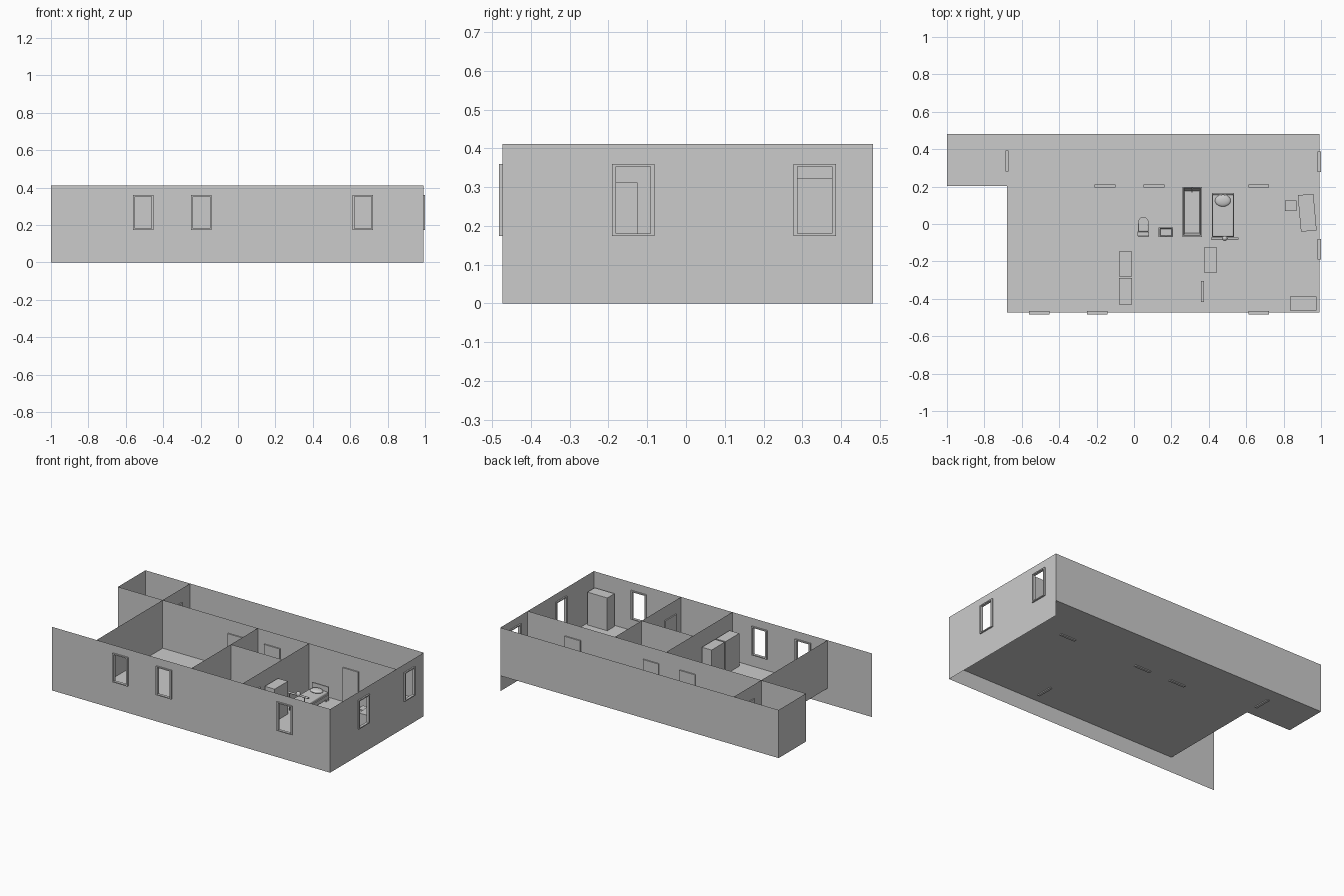
import bpy, bmesh, math
from mathutils import Matrix, Vector

if "Cube" in bpy.data.objects:
    bpy.data.objects.remove(bpy.data.objects["Cube"])

H, G = 0.411, 0.1             # wall top, floor level (two outer walls reach down to 0)
L, R, F, B = -1.0, 0.991, -0.474, 0.482
MID, STEP = 0.202, -0.68      # corridor line and the notch of the floor plan


def finish(name, bm, bevel=0, smooth=False):
    me = bpy.data.meshes.new(name)
    bm.to_mesh(me)
    bm.free()
    ob = bpy.data.objects.new(name, me)
    bpy.context.collection.objects.link(ob)
    if bevel:
        m = ob.modifiers.new("bevel", "BEVEL")
        m.width, m.segments = bevel, 3
    if smooth:
        bpy.context.view_layer.objects.active = ob
        ob.select_set(True)
        bpy.ops.object.shade_smooth_by_angle(angle=math.radians(40))
        ob.select_set(False)
    return ob


def add_box(bm, x0, x1, y0, y1, z0, z1):
    m = Matrix.Translation(((x0 + x1) / 2, (y0 + y1) / 2, (z0 + z1) / 2))
    m = m @ Matrix.Diagonal((x1 - x0, y1 - y0, z1 - z0, 1))
    bmesh.ops.create_cube(bm, size=1, matrix=m)


def boxes(name, *dims, bevel=0):
    bm = bmesh.new()
    for d in dims:
        add_box(bm, *d)
    return finish(name, bm, bevel, bool(bevel))


def ellipsoid(name, loc, size):
    bm = bmesh.new()
    m = Matrix.Translation(loc) @ Matrix.Diagonal((*size, 1))
    bmesh.ops.create_uvsphere(bm, u_segments=20, v_segments=10, radius=1, matrix=m)
    return finish(name, bm, 0, True)


def rod(name, a, b, r):
    a, b = Vector(a), Vector(b)
    bm = bmesh.new()
    m = Matrix.Translation((a + b) / 2) @ (b - a).to_track_quat('Z', 'Y').to_matrix().to_4x4()
    bmesh.ops.create_cone(bm, cap_ends=True, segments=12, radius1=r, radius2=r,
                          depth=(b - a).length, matrix=m)
    return finish(name, bm, 0, True)


def basin(name, dims, rim, depth, taper=1.0):
    """Box with a hollow sunk into its top."""
    bm = bmesh.new()
    add_box(bm, *dims)
    top = max(bm.faces, key=lambda f: f.calc_center_median().z)
    bmesh.ops.inset_region(bm, faces=[top], thickness=rim)
    c = top.calc_center_median()
    ex = bmesh.ops.extrude_discrete_faces(bm, faces=[top])["faces"][0]
    for v in ex.verts:
        v.co = (c.x + (v.co.x - c.x) * taper, c.y + (v.co.y - c.y) * taper, v.co.z - depth)
    bmesh.ops.recalc_face_normals(bm, faces=bm.faces)
    finish(name, bm)


WZ0, WZ1, WH = 0.18, 0.353, 0.045   # window opening: sill, head, half width


def wall(name, axis, at, a, b, windows=(), base=G):
    """Thin wall running along axis from a to b, with window openings."""
    def pt(s, z):
        return (s, at, z) if axis == 'x' else (at, s, z)
    cuts = sorted([a, b] + [c + d for c in windows for d in (-WH, WH)])
    levels = [base, WZ0, WZ1, H]
    bm = bmesh.new()
    for i, (s, t) in enumerate(zip(cuts, cuts[1:])):
        for j, (z, w) in enumerate(zip(levels, levels[1:])):
            if i % 2 and j == 1:
                continue
            bm.faces.new([bm.verts.new(pt(*p)) for p in ((s, z), (t, z), (t, w), (s, w))])
    bmesh.ops.remove_doubles(bm, verts=bm.verts, dist=1e-5)
    finish(name, bm)
    # window frames
    for c in windows:
        e, f, d = WH + 0.01, WH, 0.009
        parts = [(c - e, c - f, WZ0 - .006, WZ1 + .007), (c + f, c + e, WZ0 - .006, WZ1 + .007),
                 (c - f, c + f, WZ0 - .006, WZ0), (c - f, c + f, WZ1, WZ1 + .007)]
        lo, hi = at - d, at + d
        boxes("window_frame", *[(p[0], p[1], lo, hi, p[2], p[3]) if axis == 'x' else
                                (lo, hi, *p) for p in parts])


# floor
bm = bmesh.new()
bm.faces.new([bm.verts.new((x, y, G)) for x, y in
              ((L, MID), (STEP, MID), (STEP, F), (R, F), (R, B), (L, B))])
finish("floor", bm)

# outer and inner walls
wall("front_wall", 'x', F, L, R, (-0.507, -0.196, 0.668), base=0)
wall("right_wall", 'y', R, F, B, (-0.136, 0.332), base=0)
wall("back_wall", 'x', B, L, R)
wall("left_wall", 'y', L, MID, B)
wall("corridor_wall", 'x', MID, L, R)
wall("entry_wall", 'y', STEP, F, B)
wall("inner_wall_left", 'y', 0, F, MID)
wall("inner_wall_right", 'y', 0.367, F, MID)
wall("bathroom_wall", 'x', -0.072, 0, 0.367)

# doors, reaching slightly below the floor
D0, D1, T = G - .006, 0.323, 0.008
for c in (-0.154, 0.106, 0.667):
    boxes("door", (c - .056, c + .056, MID - T, MID + T, D0, D1))
for x, c in ((STEP, 0.337), (0.367, -0.36)):
    boxes("door", (x - T, x + T, c - .056, c + .056, D0, D1))

# wardrobes
for d in ((-.08, -.011, -.28, -.147), (-.08, -.011, -.43, -.29),
          (.374, .444, -.26, -.125), (.835, .977, -.462, -.388)):
    boxes("wardrobe", (*d, G, 0.312))

# desk, turned slightly
desk = boxes("desk", (-.042, .042, -.098, .098, .086, .094),
             (-.042, .042, -.098, -.09, 0, .086), (-.042, .042, .09, .098, 0, .086),
             (.034, .042, -.09, .09, .02, .086))
desk.location = (0.926, 0.06, G)
desk.rotation_euler.z = math.radians(5)

# stool
boxes("stool", (.808, .868, .07, .125, G + .05, G + .057),
      *[(x, x + .007, y, y + .007, G, G + .05) for x in (.81, .859) for y in (.072, .116)])

# bed with headboard, pillow and rail at the foot
boxes("bed_base", (.418, .535, -.07, .165, G + .015, G + .04),
      *[(x, x + .01, y, y + .01, G, G + .015) for x in (.42, .522) for y in (-.06, .14)])
boxes("mattress", (.42, .533, -.068, .157, G + .04, G + .06), bevel=.006)
boxes("headboard", (.418, .535, .158, .166, G, .19))
ellipsoid("pillow", (.475, .125, .164), (.042, .032, .012))
rod("foot_rail", (.412, -.077, .215), (.56, -.077, .215), .006)
for x in (.422, .53):
    rod("foot_post", (x, -.077, G), (x, -.077, .215), .004)
ellipsoid("rail_ornament", (.486, -.077, .222), (.014, .013, .016))

# bathtub with a hollow basin and taps
basin("bathtub", (.258, .364, -.07, .199, G, G + .07), .011, .055, .88)
rod("tub_tap", (.311, .192, G + .07), (.311, .192, G + .09), .004)
rod("tub_spout", (.311, .192, G + .088), (.311, .17, G + .084), .003)

# toilet: tank, foot, bowl
boxes("toilet_tank", (.018, .081, -.066, -.04, G + .04, G + .1), bevel=.004)
boxes("toilet_foot", (.034, .066, -.045, .012, G, G + .03), bevel=.005)
boxes("toilet_seat", (.022, .078, -.04, .01, G + .03, G + .052), bevel=.005)
bm = bmesh.new()
m = Matrix.Translation((.05, .008, G + .035)) @ Matrix.Diagonal((.028, .03, .034, 1))
bmesh.ops.create_cone(bm, cap_ends=True, segments=24, radius1=.7, radius2=1, depth=1, matrix=m)
finish("toilet_bowl", bm, 0, True)

# wash basin on a pedestal
basin("wash_basin", (.132, .209, -.07, -.018, G + .08, G + .105), .009, .018, .9)
rod("basin_pedestal", (.17, -.048, G), (.17, -.048, G + .08), .012)
rod("basin_tap", (.17, -.064, G + .105), (.17, -.064, G + .12), .003)
